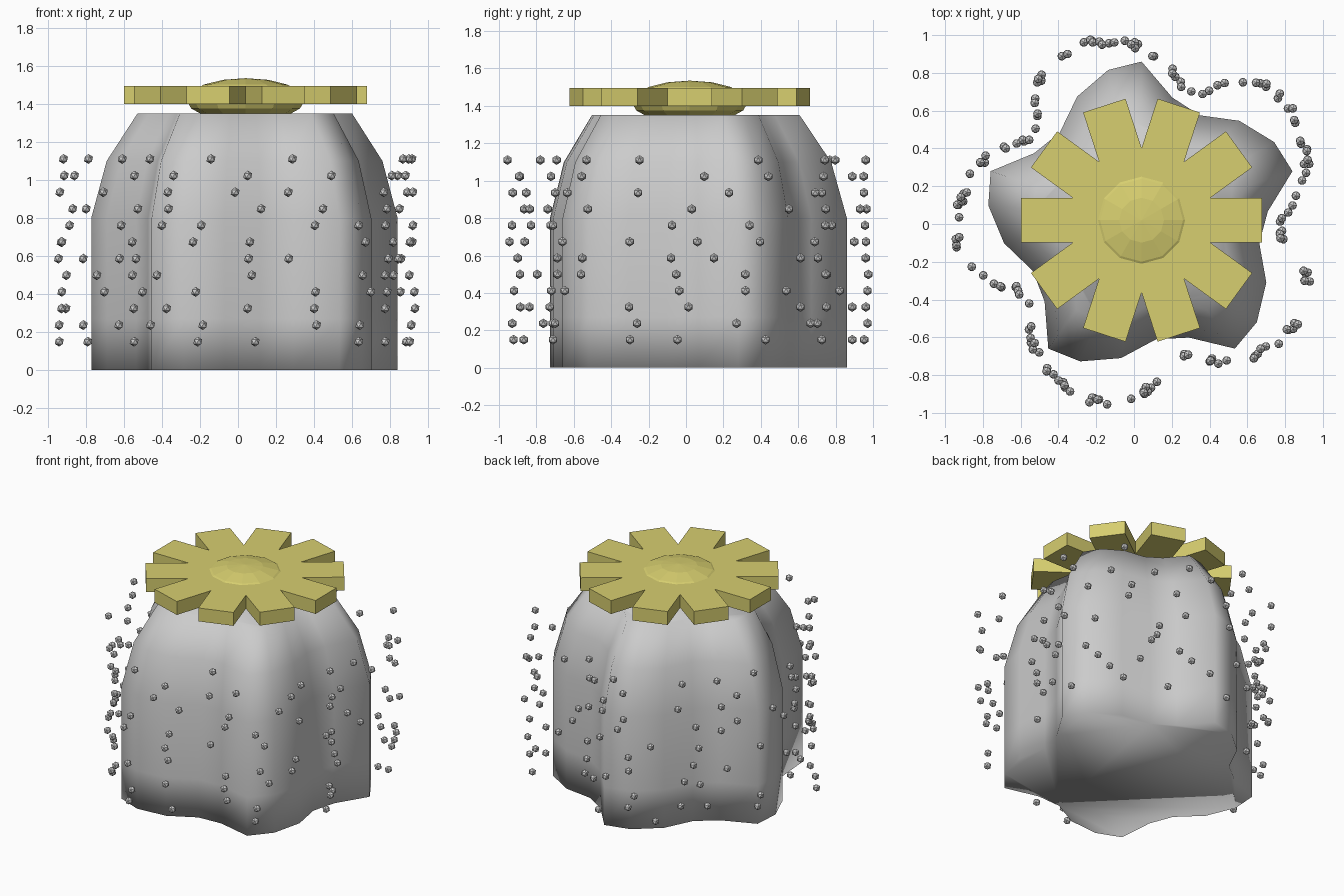
import bpy, bmesh, math, random
from mathutils import Matrix

if "Cube" in bpy.data.objects:
    bpy.data.objects.remove(bpy.data.objects["Cube"])

random.seed(4)
CX, CY = 0.04, 0.02   # axis of the plant


def polar(r, deg, z=0.0):
    a = math.radians(deg)
    return (CX + r * math.cos(a), CY + r * math.sin(a), z)


def finish(name, bm, smooth=False, mat=None):
    bmesh.ops.recalc_face_normals(bm, faces=bm.faces)
    me = bpy.data.meshes.new(name)
    bm.to_mesh(me)
    bm.free()
    for p in me.polygons:
        p.use_smooth = smooth
    if mat:
        me.materials.append(mat)
    ob = bpy.data.objects.new(name, me)
    bpy.context.collection.objects.link(ob)
    return ob


def loft(bm, rings):
    """Skin a stack of closed rings and cap both ends."""
    loops = [[bm.verts.new(p) for p in ring] for ring in rings]
    for a, b in zip(loops, loops[1:]):
        n = len(a)
        for i in range(n):
            bm.faces.new((a[i], a[(i + 1) % n], b[(i + 1) % n], b[i]))
    bm.faces.new(loops[0][::-1])
    bm.faces.new(loops[-1])


yellow = bpy.data.materials.new("petal_yellow")
yellow.diffuse_color = (0.68, 0.62, 0.16, 1)
yellow.use_nodes = True
yellow.node_tree.nodes["Principled BSDF"].inputs["Base Color"].default_value = yellow.diffuse_color

# Five-lobed body: one skewed lobe repeated, tapering towards the top
lobe = [(0, 0.84), (12.5, 0.815), (27.5, 0.738), (43, 0.635), (58, 0.67)]
outline = [(18 + 72 * k + a, r) for k in range(5) for a, r in lobe]
profile = [(0, 1), (0.27, 1), (0.8, 1), (1.1, 0.9), (1.35, 0.70)]
bm = bmesh.new()
loft(bm, [[polar(r * s, a, z) for a, r in outline] for z, s in profile])
finish("cactus_body", bm, smooth=True)

# Ten straight petals joined in one flat blossom
HALF, OUT = 0.118, 0.638
notch = HALF / math.sin(math.radians(18))
tip_r = math.hypot(OUT, HALF)
tip_a = math.degrees(math.atan2(HALF, OUT))
star = []
for k in range(10):
    star += [(36 * k - tip_a, tip_r), (36 * k + tip_a, tip_r), (36 * k + 18, notch)]
bm = bmesh.new()
loft(bm, [[polar(r, a, z) for a, r in star] for z in (1.40, 1.495)])
finish("flower_petals", bm, mat=yellow)

# Flattened low-poly flower centre
bm = bmesh.new()
bmesh.ops.create_uvsphere(
    bm, u_segments=12, v_segments=8, radius=1,
    matrix=Matrix.Translation((CX, CY, 1.42)) @ Matrix.Diagonal((0.31, 0.31, 0.115, 1)))
finish("flower_centre", bm, mat=yellow)

# Small spines hovering around the lobes in twelve rows
reach = [(0, 0.92), (10, 0.96), (20, 0.99), (30, 0.97), (40, 0.88),
         (46, 0.76), (54, 0.74), (63, 0.84), (72, 0.92)]


def spine_radius(deg):
    t = (deg - 18) % 72
    for (a0, r0), (a1, r1) in zip(reach, reach[1:]):
        if t <= a1:
            return r0 + (r1 - r0) * (t - a0) / (a1 - a0)


bm = bmesh.new()
ROWS, PER_ROW = 12, 13
for row in range(ROWS):
    z = 0.15 + row * 0.0873
    for k in range(PER_ROW):
        deg = (k + random.uniform(-0.35, 0.35)) * 360 / PER_ROW + (row % 2) * 14
        r = spine_radius(deg) + random.uniform(-0.02, 0.015)
        bmesh.ops.create_icosphere(bm, subdivisions=1, radius=0.026,
                                   matrix=Matrix.Translation(polar(r, deg, z)))
finish("spines", bm)
